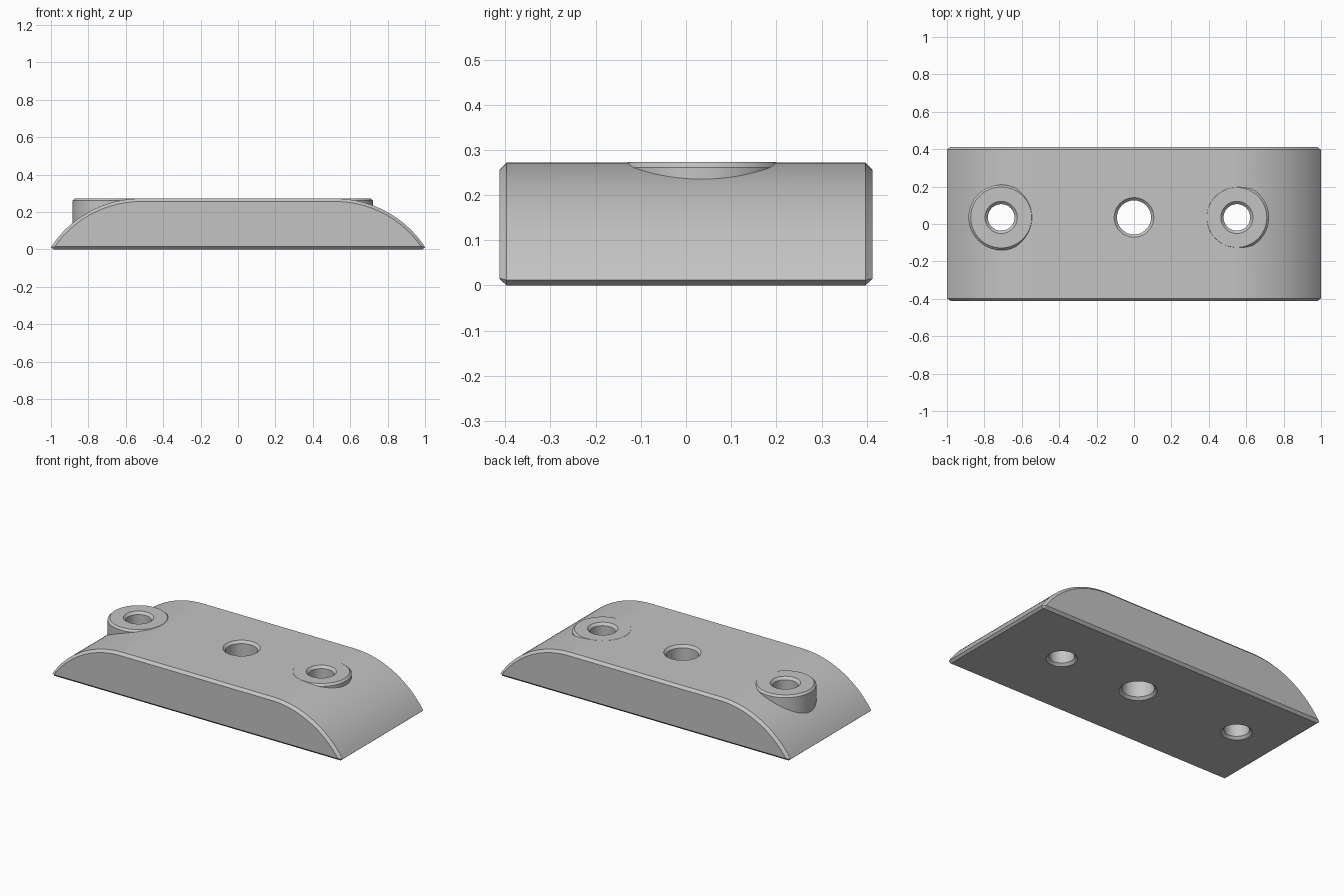
import bpy
import bmesh
from math import sin, cos, pi, asin, sqrt

if "Cube" in bpy.data.objects:
    bpy.data.objects.remove(bpy.data.objects["Cube"], do_unlink=True)

TOP, HALF_DEPTH, BEVEL = 0.272, 0.413, 0.016
FLAT, RADIUS, LIP = 0.52, 0.573, 0.014
HOLE_Y = 0.035

grey = bpy.data.materials.new("plain grey")
grey.use_nodes = True
colour = (0.55, 0.55, 0.55, 1)
grey.diffuse_color = colour
grey.node_tree.nodes["Principled BSDF"].inputs["Base Color"].default_value = colour


def finish(name, bm):
    bmesh.ops.recalc_face_normals(bm, faces=bm.faces)
    mesh = bpy.data.meshes.new(name)
    bm.to_mesh(mesh)
    bm.free()
    mesh.materials.append(grey)
    obj = bpy.data.objects.new(name, mesh)
    bpy.context.collection.objects.link(obj)
    return obj


def lathe(name, x, profile, sides=64):
    """Closed turned solid from (radius, height) pairs, bottom to top."""
    bm = bmesh.new()
    rings = [[bm.verts.new((x + r * cos(2 * pi * i / sides),
                            HOLE_Y + r * sin(2 * pi * i / sides), z))
              for i in range(sides)] for r, z in profile]
    for low, high in zip(rings, rings[1:]):
        for i in range(sides):
            j = (i + 1) % sides
            bm.faces.new((low[i], low[j], high[j], high[i]))
    bm.faces.new(rings[0][::-1])
    bm.faces.new(rings[-1])
    return finish(name, bm)


def combine(target, tool, operation):
    mod = target.modifiers.new(operation, "BOOLEAN")
    mod.operation, mod.solver, mod.object = operation, "EXACT", tool
    bpy.context.view_layer.objects.active = target
    bpy.ops.object.modifier_apply(modifier=mod.name)
    bpy.data.objects.remove(tool, do_unlink=True)


# Block: flat top, rounded ends, chamfered front and back faces
sweep = asin((1 - FLAT) / RADIUS)
steps = 28
right = [(FLAT + RADIUS * sin(sweep * i / steps),
          TOP - RADIUS + RADIUS * cos(sweep * i / steps)) for i in range(steps + 1)]
right.append((1 - LIP, 0))
outline = right + [(-x, z) for x, z in reversed(right)]

bm = bmesh.new()
inner = HALF_DEPTH - BEVEL
front, back = [[bm.verts.new((x, y, z)) for x, z in outline] for y in (-inner, inner)]
caps = [bm.faces.new(front), bm.faces.new(back[::-1])]
for i in range(len(outline)):
    j = (i + 1) % len(outline)
    bm.faces.new((front[j], front[i], back[i], back[j]))
bmesh.ops.recalc_face_normals(bm, faces=bm.faces)
bmesh.ops.inset_individual(bm, faces=caps, thickness=BEVEL, depth=BEVEL,
                           use_even_offset=True)
block = finish("mounting_block", bm)

# Raised bosses around the two end holes
boss_top = TOP + 0.0008
for x, r in ((-0.71, 0.175), (0.55, 0.172)):
    boss = lathe("boss", x, [(r, 0.08), (r, boss_top - 0.012), (r - 0.012, boss_top)])
    combine(block, boss, "UNION")

# Through holes with countersunk rims on both sides
rim, over = 0.015, 0.01
for x, r, top in ((-0.71, 0.071, boss_top), (0, 0.091, TOP), (0.55, 0.071, boss_top)):
    wide = r + rim + over
    cutter = lathe("hole_cutter", x, [(wide, -over), (r, rim), (r, top - rim),
                                      (wide, top + over)])
    combine(block, cutter, "DIFFERENCE")

# Smooth curved surfaces, crisp chamfers
bpy.ops.object.select_all(action="DESELECT")
block.select_set(True)
bpy.context.view_layer.objects.active = block
bpy.ops.object.shade_smooth_by_angle(angle=pi / 8)
